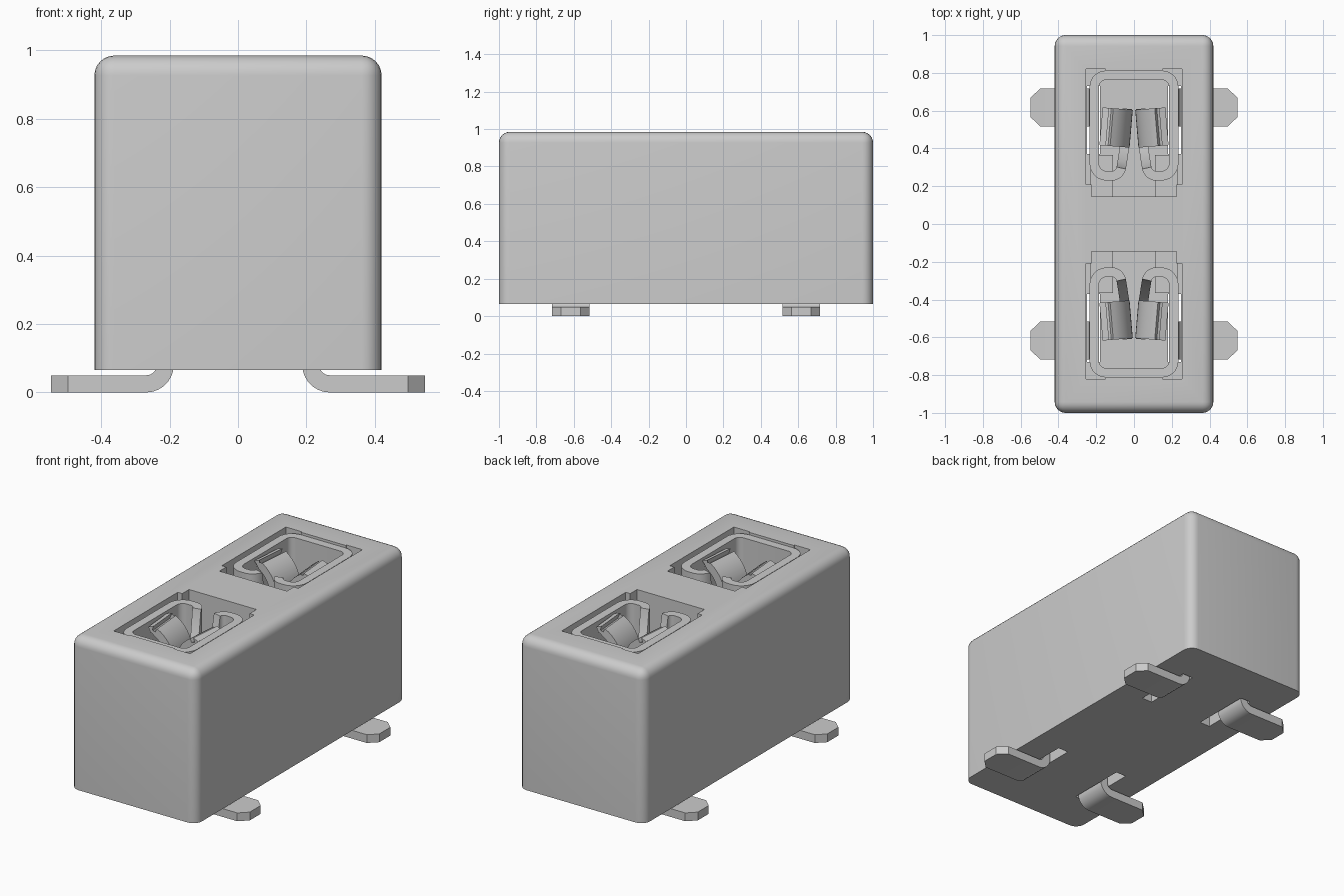
import bpy, bmesh, math
from mathutils import Vector, Matrix

cube = bpy.data.objects.get("Cube")
if cube:
    bpy.data.objects.remove(cube)

grey = bpy.data.materials.new("light_grey")
grey.use_nodes = True
colour = (0.6, 0.6, 0.6, 1)
grey.diffuse_color = colour
grey.node_tree.nodes["Principled BSDF"].inputs["Base Color"].default_value = colour


def make(name, bm, smooth=True):
    bmesh.ops.recalc_face_normals(bm, faces=bm.faces)
    mesh = bpy.data.meshes.new(name)
    bm.to_mesh(mesh)
    bm.free()
    mesh.materials.append(grey)
    ob = bpy.data.objects.new(name, mesh)
    bpy.context.collection.objects.link(ob)
    if smooth:
        shade(ob)
    return ob


def shade(ob):
    bpy.ops.object.select_all(action='DESELECT')
    ob.select_set(True)
    bpy.context.view_layer.objects.active = ob
    bpy.ops.object.shade_smooth_by_angle(angle=math.radians(32))


def box(lo, hi):
    bm = bmesh.new()
    bmesh.ops.create_cube(bm, size=1)
    lo, hi = Vector(lo), Vector(hi)
    for v in bm.verts:
        v.co = (lo + hi) / 2 + v.co * (hi - lo)
    return bm


def rounded(points, steps=7):
    """Round the corners of a path of (u, v, radius, low, high)."""
    out = []
    for i, (u, v, r, low, high) in enumerate(points):
        p = Vector((u, v))
        if r == 0:
            out.append((p, low, high))
            continue
        a = (Vector(points[i - 1][:2]) - p).normalized()
        b = (Vector(points[i + 1][:2]) - p).normalized()
        half = a.angle(b) / 2
        centre = p + (a + b).normalized() * r / math.sin(half)
        start = p + a * r / math.tan(half) - centre
        end = p + b * r / math.tan(half) - centre
        turn = start.angle_signed(end)
        for k in range(steps + 1):
            out.append((centre + Matrix.Rotation(-turn * k / steps, 2) @ start, low, high))
    return out


def strip(path, thick, place):
    """Sheet metal band following a path, between its low and high edges."""
    bm = bmesh.new()
    rings = []
    for i, (p, low, high) in enumerate(path):
        d0 = (p - path[max(i - 1, 0)][0]).normalized()
        d1 = (path[min(i + 1, len(path) - 1)][0] - p).normalized()
        d = (d0 + d1).normalized()
        n = Vector((-d.y, d.x)) * thick / 2
        corners = [(p + n, low), (p - n, low), (p - n, high), (p + n, high)]
        rings.append([bm.verts.new(place(q.x, q.y, w)) for q, w in corners])
    for a, b in zip(rings, rings[1:]):
        for k in range(4):
            bm.faces.new((a[k], a[k - 1], b[k - 1], b[k]))
    bm.faces.new(rings[0])
    bm.faces.new(rings[-1])
    return bm


FLOOR, TOP = 0.28, 0.97

# Housing with rounded sides and top
bm = box((-0.42, -1, 0.065), (0.42, 1, 0.985))
edges = [e for e in bm.edges if max(v.co.z for v in e.verts) > 0.9]
bmesh.ops.bevel(bm, geom=edges, offset=0.058, segments=6, profile=0.5, affect='EDGES')
housing = make("housing", bm, smooth=False)

# Cutters for the two pockets and the four leg slots
half = [(0.15, 0.812), (0.15, 0.82), (0.255, 0.82), (0.255, 0.21), (0.225, 0.21), (0.225, 0.145)]
outline = half + [(-x, y) for x, y in reversed(half)]
cutters = []
for s in (-1, 1):
    bm = bmesh.new()
    face = bm.faces.new([bm.verts.new((x, s * y, FLOOR)) for x, y in outline])
    new = bmesh.ops.extrude_face_region(bm, geom=[face])["geom"]
    bmesh.ops.translate(bm, vec=(0, 0, 1), verts=[g for g in new if isinstance(g, bmesh.types.BMVert)])
    cutters.append(make("pocket_cutter", bm, False))
    for m in (-1, 1):
        xs, ys = sorted((m * 0.18, m * 0.248)), sorted((s * 0.37, s * 0.73))
        cutters.append(make("slot_cutter", box((xs[0], ys[0], -0.1), (xs[1], ys[1], 0.4)), False))
for c in cutters:
    c.hide_render = True
    mod = housing.modifiers.new("cut", 'BOOLEAN')
    mod.operation, mod.solver, mod.object = 'DIFFERENCE', 'EXACT', c
graph = bpy.context.evaluated_depsgraph_get()
housing.data = bpy.data.meshes.new_from_object(housing.evaluated_get(graph))
housing.modifiers.clear()
for c in cutters:
    bpy.data.objects.remove(c)
shade(housing)

for s, end in ((-1, "front"), (1, "back")):
    # Spring frame: a bent band whose ends fold inward and step down
    side = [(0.21, 0.787, 0.06, FLOOR, TOP), (0.21, 0.255, 0.065, FLOOR, TOP),
            (0.075, 0.255, 0.05, 0.32, TOP), (0.062, 0.33, 0, 0.34, 0.76),
            (0.05, 0.41, 0, 0.34, 0.66), (0.035, 0.61, 0, 0.34, 0.66)]
    path = [(-x, y, *rest) for x, y, *rest in reversed(side)] + side
    make(end + "_spring_frame",
         strip(rounded(path), 0.05, lambda x, y, z: (x, s * y, z)))

    for m, hand in ((-1, "right"), (1, "left")):
        # Flared contact blade on the end of each spring arm
        blade = [(0.045, 0.5, 0, 0.41, 0.61), (0.045, 0.9, 0.18, 0.41, 0.61),
                 (0.155, 0.945, 0, 0.41, 0.61)]
        make(f"{end}_{hand}_contact_blade",
             strip(rounded(blade, 9), 0.05,
                   lambda x, z, y: (m * (x - 0.085 * (y - 0.45)), s * (y + 0.08 * (x - 0.09)), z)))

        # Bent solder leg with a chamfered tip
        leg = [(0.213, 0.42, 0, -0.1, 0.1), (0.213, 0.025, 0.055, -0.1, 0.1),
               (0.497, 0.025, 0, -0.1, 0.1), (0.547, 0.025, 0, -0.052, 0.052)]
        make(f"{end}_{hand}_solder_leg",
             strip(rounded(leg), 0.05, lambda x, z, y: (m * x, s * 0.617 + y, z)))

        # Support post inside the fold of the spring
        xs, ys = sorted((m * 0.11, m * 0.23)), sorted((s * 0.14, s * 0.365))
        make(f"{end}_{hand}_support_post",
             box((xs[0], ys[0], FLOOR - 0.02), (xs[1], ys[1], 0.4)), False)
